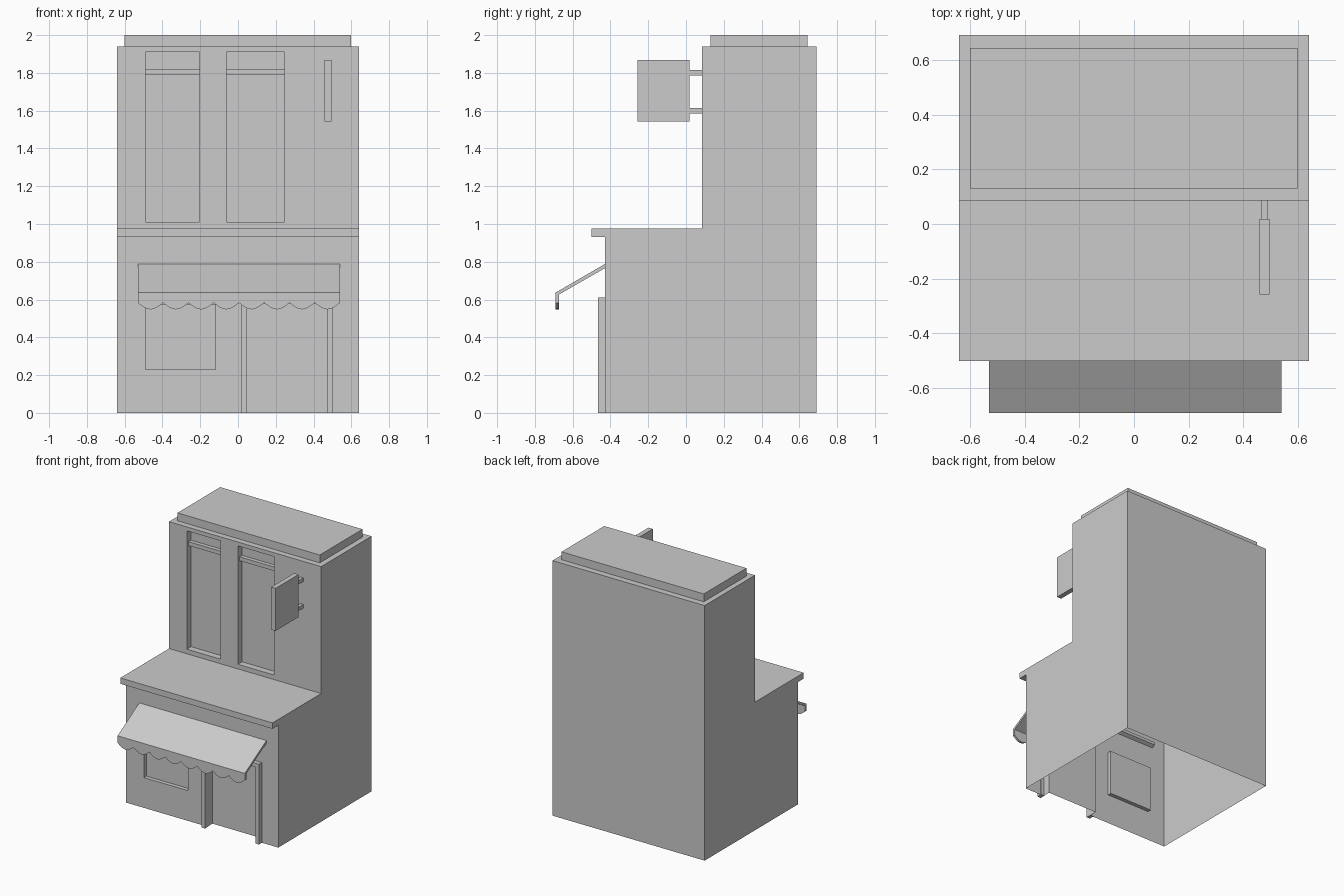
import bpy, bmesh, math

if "Cube" in bpy.data.objects:
    bpy.data.objects.remove(bpy.data.objects["Cube"])


def finish(bm, name, recalc=True):
    bmesh.ops.remove_doubles(bm, verts=bm.verts, dist=1e-5)
    if recalc:
        bmesh.ops.recalc_face_normals(bm, faces=bm.faces)
    me = bpy.data.meshes.new(name)
    bm.to_mesh(me)
    bm.free()
    ob = bpy.data.objects.new(name, me)
    bpy.context.collection.objects.link(ob)
    return ob


def box(name, x0, x1, y0, y1, z0, z1):
    bm = bmesh.new()
    bmesh.ops.create_cube(bm, size=1)
    for v in bm.verts:
        v.co = ((x0 + x1) / 2 + v.co.x * (x1 - x0),
                (y0 + y1) / 2 + v.co.y * (y1 - y0),
                (z0 + z1) / 2 + v.co.z * (z1 - z0))
    return finish(bm, name)


def face(bm, pts):
    bm.faces.new([bm.verts.new(p) for p in pts])


def recessed_wall(bm, y, z0, z1, holes):
    """Front-facing wall with inset panels; holes are (x0, x1, z0, z1, depth)."""
    xs = sorted({-W, W, *[x for h in holes for x in h[:2]]})
    zs = sorted({z0, z1, *[z for h in holes for z in h[2:4]]})
    for a, b in zip(xs, xs[1:]):
        for c, d in zip(zs, zs[1:]):
            if not any(h[0] <= a and b <= h[1] and h[2] <= c and d <= h[3] for h in holes):
                face(bm, [(a, y, c), (b, y, c), (b, y, d), (a, y, d)])
    for a, b, c, d, depth in holes:
        ring = [(a, c), (b, c), (b, d), (a, d)]
        face(bm, [(x, y + depth, z) for x, z in ring])
        for i in range(4):
            (p, q), (r, s) = ring[i], ring[(i + 1) % 4]
            if q == s == 0:          # open at ground level
                continue
            face(bm, [(p, y, q), (r, y, s), (r, y + depth, s), (p, y + depth, q)])


# Building shell: stepped side profile, open underneath, recessed openings
W = 0.64
profile = [(-.43, 0), (-.43, .93), (-.5, .93), (-.5, .975),
           (.085, .975), (.085, 1.94), (.69, 1.94), (.69, 0)]
windows = [(-.49, -.205), (-.06, .245)]
bm = bmesh.new()
for x in (-W, W):
    face(bm, [(x, y, z) for y, z in profile])
for i, ((y0, z0), (y1, z1)) in enumerate(zip(profile, profile[1:])):
    if i not in (0, 4):
        face(bm, [(-W, y0, z0), (W, y0, z0), (W, y1, z1), (-W, y1, z1)])
recessed_wall(bm, -.43, 0, .93, [(-.49, -.12, .23, .575, .03),
                                 (.045, .475, 0, .585, .06)])
recessed_wall(bm, .085, .975, 1.94, [(a, b, 1.01, 1.91, .05) for a, b in windows])
finish(bm, "building_shell")

# Roof cap
box("roof_cap", -.6, .597, .13, .643, 1.935, 2.0)

# Transom bars of the upper windows
for a, b in windows:
    box("window_transom", a, b, .105, .136, 1.79, 1.82)

# Door frame
box("door_post_left", .018, .047, -.465, -.425, 0, .61)
box("door_post_right", .473, .502, -.465, -.425, 0, .61)
box("door_lintel", .047, .473, -.465, -.425, .58, .61)

# Awning: sloping sheet
x0, x1 = -.53, .54
section = [(-.405, .802), (-.69, .637), (-.69, .62), (-.672, .62), (-.672, .627), (-.405, .78)]
bm = bmesh.new()
face(bm, [(x0, y, z) for y, z in section])
res = bmesh.ops.extrude_face_region(bm, geom=bm.faces[:])
for v in res["geom"]:
    if isinstance(v, bmesh.types.BMVert):
        v.co.x = x1
finish(bm, "awning_sheet")

# Awning: scalloped valance
n, seg = 8, 8
step = (x1 - x0) / n
bm = bmesh.new()
for i in range(n * seg):
    col = []
    for k in (i % seg, i % seg + 1):
        t = k / seg
        col.append((x0 + (i // seg + t) * step, .583 - .035 * math.sin(math.pi * t)))
    (a, za), (b, zb) = col
    for y in (-.69, -.672):
        face(bm, [(a, y, za), (b, y, zb), (b, y, .62), (a, y, .62)])
    face(bm, [(a, -.69, za), (b, -.69, zb), (b, -.672, zb), (a, -.672, za)])
for x in (x0, x1):
    face(bm, [(x, -.69, .583), (x, -.672, .583), (x, -.672, .62), (x, -.69, .62)])
finish(bm, "awning_valance")

# Hanging sign and its brackets
box("sign_board", .459, .496, -.257, .018, 1.543, 1.867)
for z in (1.585, 1.787):
    box("sign_bracket", .466, .49, .01, .09, z, z + .028)
